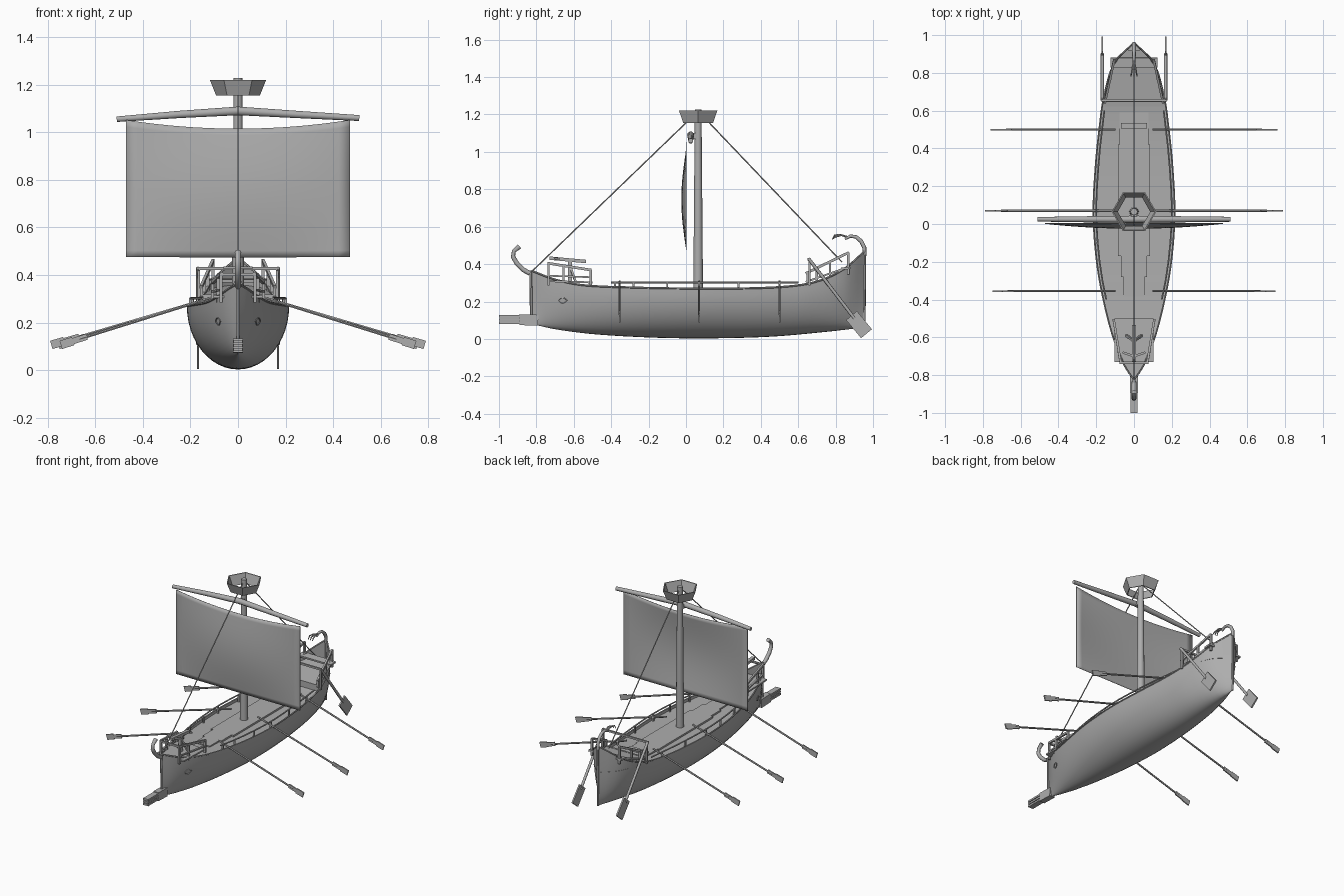
import bpy, bmesh, math
from mathutils import Vector

if "Cube" in bpy.data.objects:
    bpy.data.objects.remove(bpy.data.objects["Cube"])

mat = bpy.data.materials.new("grey_wood")
mat.diffuse_color = (0.42, 0.42, 0.42, 1)
mat.use_nodes = True
mat.node_tree.nodes["Principled BSDF"].inputs["Base Color"].default_value = mat.diffuse_color


def finish(name, bm, smooth=None):
    bmesh.ops.recalc_face_normals(bm, faces=bm.faces)
    me = bpy.data.meshes.new(name)
    bm.to_mesh(me)
    bm.free()
    me.materials.append(mat)
    ob = bpy.data.objects.new(name, me)
    bpy.context.collection.objects.link(ob)
    if smooth:
        bpy.ops.object.select_all(action='DESELECT')
        ob.select_set(True)
        bpy.context.view_layer.objects.active = ob
        bpy.ops.object.shade_smooth_by_angle(angle=math.radians(smooth))
    return ob


def grid(name, rows, smooth=None):
    """Skin a surface through equal-length rows of points."""
    bm = bmesh.new()
    vs = [[bm.verts.new(p) for p in r] for r in rows]
    for a, b in zip(vs, vs[1:]):
        for i in range(len(a) - 1):
            bm.faces.new((a[i], a[i + 1], b[i + 1], b[i]))
    bmesh.ops.remove_doubles(bm, verts=bm.verts, dist=1e-5)
    return finish(name, bm, smooth)


def tube(name, pts, radii, sides=8):
    """Round bar through points, with one radius or one per point."""
    pts = [Vector(p) for p in pts]
    if not isinstance(radii, (list, tuple)):
        radii = [radii] * len(pts)
    bm = bmesh.new()
    rings = []
    for i, p in enumerate(pts):
        d = (pts[min(i + 1, len(pts) - 1)] - pts[max(i - 1, 0)]).normalized()
        u = d.cross(Vector((1, 0, 0)) if abs(d.x) < 0.8 else Vector((0, 0, 1))).normalized()
        v = d.cross(u)
        rings.append([bm.verts.new(p + radii[i] * (u * math.cos(2 * math.pi * k / sides) +
                      v * math.sin(2 * math.pi * k / sides))) for k in range(sides)])
    for a, b in zip(rings, rings[1:]):
        for k in range(sides):
            bm.faces.new((a[k], a[(k + 1) % sides], b[(k + 1) % sides], b[k]))
    bm.faces.new(rings[0])
    bm.faces.new(rings[-1])
    return finish(name, bm, 50)


def beam(name, a, b, w, h, side=(1, 0, 0)):
    """Rectangular bar from a to b, w wide along side and h across it."""
    a, b, s = Vector(a), Vector(b), Vector(side)
    n = (b - a).normalized().cross(s).normalized()
    bm = bmesh.new()
    q = [[bm.verts.new(p + s * (w / 2 * i) + n * (h / 2 * j))
          for i, j in ((-1, -1), (1, -1), (1, 1), (-1, 1))] for p in (a, b)]
    for k in range(4):
        bm.faces.new((q[0][k], q[0][(k + 1) % 4], q[1][(k + 1) % 4], q[1][k]))
    bm.faces.new(q[0])
    bm.faces.new(q[1])
    return finish(name, bm)


def lerp(table, y):
    """Smooth interpolation through (y, value) stations."""
    n = len(table)
    for i in range(n - 1):
        (y0, a), (y1, b) = table[i], table[i + 1]
        if y <= y1:
            m = lambda j: ((table[min(j + 1, n - 1)][1] - table[max(j - 1, 0)][1]) /
                           (table[min(j + 1, n - 1)][0] - table[max(j - 1, 0)][0]))
            h = y1 - y0
            t = max(0, (y - y0) / h)
            return ((2*t**3 - 3*t*t + 1) * a + (t**3 - 2*t*t + t) * h * m(i) +
                    (3*t*t - 2*t**3) * b + (t**3 - t*t) * h * m(i + 1))
    return table[-1][1]


# Hull stations along the length
HALF = [(-.825, 0), (-.75, .05), (-.6, .11), (-.4, .162), (-.2, .197), (.05, .215),
        (.3, .204), (.5, .184), (.68, .158), (.86, .1), (.955, .004)]
SHEER = [(-.825, .365), (-.7, .318), (-.55, .288), (-.3, .276), (.05, .27), (.4, .273),
         (.62, .29), (.75, .325), (.86, .385), (.955, .47)]
KEEL = [(-.825, .08), (-.7, .052), (-.5, .026), (-.2, .008), (.1, .003), (.45, .012),
        (.75, .038), (.955, .062)]
half = lambda y: max(0, lerp(HALF, y))
sheer = lambda y: lerp(SHEER, y)
ys = [-.825 + 1.78 * i / 48 for i in range(49)]

rows = []
for y in ys:
    k, s, w = lerp(KEEL, y), sheer(y), half(y)
    row = []
    for i in range(-12, 13):
        a = math.pi / 2 * i / 12
        row.append((w * math.sin(a), y, k + (s - k) * (1 - math.cos(a))))
    rows.append(row)
grid("hull", rows, 40)

# Deck, kept flat at each end, and gunwales
deck_z = lambda y: min(sheer(y), .31) - .018
grid("deck", [[(half(y) * f, y, deck_z(y)) for f in (-.985, 0, .985)] for y in ys])
for s in (-1, 1):
    tube("gunwale", [(s * half(y), y, sheer(y)) for y in ys], .005, 6)

# Stepped walkway and hatch
for w, y0, y1 in ((.055, -.385, -.28), (.07, -.28, -.17), (.085, -.17, .42), (.078, .42, .64)):
    beam("walkway", (0, y0, .262), (0, y1, .262), 2 * w, .012)
beam("hatch", (0, .505, .275), (0, .535, .275), .135, .016)

# Fore and aft platforms
beam("fore_platform", (0, -.73, .309), (0, -.5, .302), .205, .01)
grid("aft_platform", [[(f * half(y) * .98, y, .315 + (y - .65) * .15) for f in (-1, 1)]
                      for y in (.65, .72, .79, .86, .92)])
beam("stern_bench", (0, .83, .375), (0, .88, .38), .25, .012)
beam("aft_bulkhead", (0, .65, .27), (0, .65, .318), .31, .01)

# Side rails, fore rails and aft rails on both sides
for s in (-1, 1):
    edge = lambda y, inset=.015: s * (half(y) - inset)
    rail = [-.4 + i * .1 for i in range(11)]
    tube("side_rail", [(edge(y), y, .302) for y in rail], .005, 6)
    for y in (-.38, -.28, -.1, .07, .28, .5):
        beam("side_rail_post", (edge(y), y, .25), (edge(y), y, .302), .01, .01)

    fx = lambda y: s * (.07 + (y + .74) * .16)
    for a, b, r in ((.405, .368, .014), (.338, .33, .009)):
        beam("fore_rail", (fx(-.74), -.74, a), (fx(-.505), -.505, b), .012, r)
    for y, z in ((-.735, .404), (-.655, .39), (-.51, .368)):
        beam("fore_rail_post", (fx(y), y, .285), (fx(y), y, z), .013, .013)

    ax = lambda y: s * (.155 - (y - .64) * .22)
    for a, b, r in ((.35, .462, .014), (.305, .385, .01)):
        beam("aft_rail", (ax(.64), .64, a), (ax(.87), .87, b), .012, r)
    for y in (.65, .7, .77, .868):
        beam("aft_rail_post", (ax(y), y, .28 + (y - .65) * .3),
             (ax(y), y, .352 + (y - .64) * .485), .013, .013)

    # Steering oar with its hanger
    x = s * .168
    tube("steering_oar_shaft", [(x, .655, .43), (x, .9, .11)], .009)
    beam("steering_oar_blade", (x, .885, .125), (x, .965, .028), .01, .075)
    beam("steering_oar_post", (s * .165, .66, .285), (s * .165, .66, .43), .012, .012)

    # Rowing oars
    for y, tip in ((-.355, .745), (.07, .785), (.5, .755)):
        inner = Vector((s * .10, y, .308))
        end = Vector((s * tip, y, .106))
        d = end - inner
        tube("oar_shaft", [inner, inner + d * .88], .006, 6)
        beam("oar_neck", inner + d * .83, inner + d * .92, .008, .026, (0, 1, 0))
        beam("oar_blade", inner + d * .92, end, .008, .036, (0, 1, 0))

    # Painted eye: small raised almond ring on the bow
    def skin(y, z):
        k, t = lerp(KEEL, y), sheer(y)
        c = 1 - (z - k) / (t - k)
        return s * (half(y) * math.sqrt(max(0, 1 - c * c)) + .002)
    eye = [(-.685 + i * .01, .205 + .016 * math.sin(math.pi * i / 5)) for i in range(6)]
    eye += [(-.635 - i * .01, .205 - .016 * math.sin(math.pi * i / 5)) for i in range(1, 6)]
    tube("eye_outline", [(skin(y, z), y, z) for y, z in eye], .0025, 5)

beam("steering_crossbar", (-.175, .655, .428), (.175, .655, .428), .012, .012, (0, 1, 0))
beam("fore_crossbar", (-.075, -.735, .402), (.075, -.735, .402), .012, .012, (0, 1, 0))

# Bolt thrower on the fore platform
beam("thrower_beam", (0, -.73, .432), (0, -.535, .414), .022, .018)
beam("thrower_stand", (0, -.62, .305), (0, -.62, .42), .022, .022)
for s in (-1, 1):
    beam("thrower_leg", (s * .04, -.59, .305), (0, -.62, .39), .012, .012, (0, 1, 0))
    beam("thrower_arm", (0, -.7, .43), (s * .06, -.68, .43), .01, .012, (0, 0, 1))

# Ram: base and three layers of prongs
beam("ram_base", (0, -.89, .103), (0, -.79, .1), .04, .058)
for z in (.087, .104, .121):
    beam("ram_prong", (0, -1, z), (0, -.87, z), .038, .012)
tube("stem_post", [(0, -.826, .08), (0, -.828, .22), (0, -.83, .365)], .008, 6)
tube("stern_post", [(0, .953, .062), (0, .955, .28), (0, .957, .47)], .007, 6)

# Curled bow and stern ornaments
tube("bow_ornament", [(0, -.835, .35), (0, -.87, .37), (0, -.905, .405), (0, -.925, .44),
                      (0, -.92, .47), (0, -.89, .495)],
     [.012, .013, .013, .012, .011, .014])
tube("stern_ornament", [(0, .955, .45), (0, .953, .49), (0, .937, .522), (0, .91, .545),
                        (0, .88, .55), (0, .85, .535)],
     [.01, .011, .011, .01, .009, .007])
for s in (-1, 0, 1):
    tube("stern_plume", [(0, .865, .545), (s * .008, .83, .555), (s * .014, .795, .55 - .006 * s),
                         (s * .016, .782, .532)], [.005, .005, .004, .002], 6)

# Mast, yard and open hexagonal lookout
tube("mast", [(0, .065, .25), (0, .065, 1.228)], [.026, .018], 12)
yard = [(-.51, 1.055), (-.25, 1.075), (0, 1.09), (.25, 1.075), (.51, 1.06)]
tube("yard", [(x, .025, z) for x, z in yard], [.012, .016, .019, .016, .013], 10)
beam("yard_tie", (0, .02, 1.085), (0, .07, 1.085), .03, .03)
rings = []
for r, z in ((.092, 1.155), (.118, 1.22), (.111, 1.22), (.086, 1.155), (.092, 1.155)):
    rings.append([(r * math.cos(k * math.pi / 3), .065 + r * math.sin(k * math.pi / 3), z)
                  for k in range(7)])
grid("lookout_wall", rings)

# Square sail with a hollow head and a gentle belly
N = 20
rows = []
for j in range(N + 1):
    v = j / N
    row = []
    for i in range(N + 1):
        u = 2 * i / N - 1
        top = 1.015 + .037 * u * u
        belly = math.sin(math.pi * v) * (1 - u * u)
        row.append((.47 * u, .004 - .026 * belly, .475 + (top - .475) * v))
    rows.append(row)
sail = grid("sail", rows, 60)
mod = sail.modifiers.new("thickness", 'SOLIDIFY')
mod.thickness = .003

# Stays from the masthead to bow and stern
tube("fore_stay", [(0, -.825, .36), (0, .065, 1.218)], .0035, 6)
tube("back_stay", [(0, .835, .41), (0, .065, 1.218)], .0035, 6)
